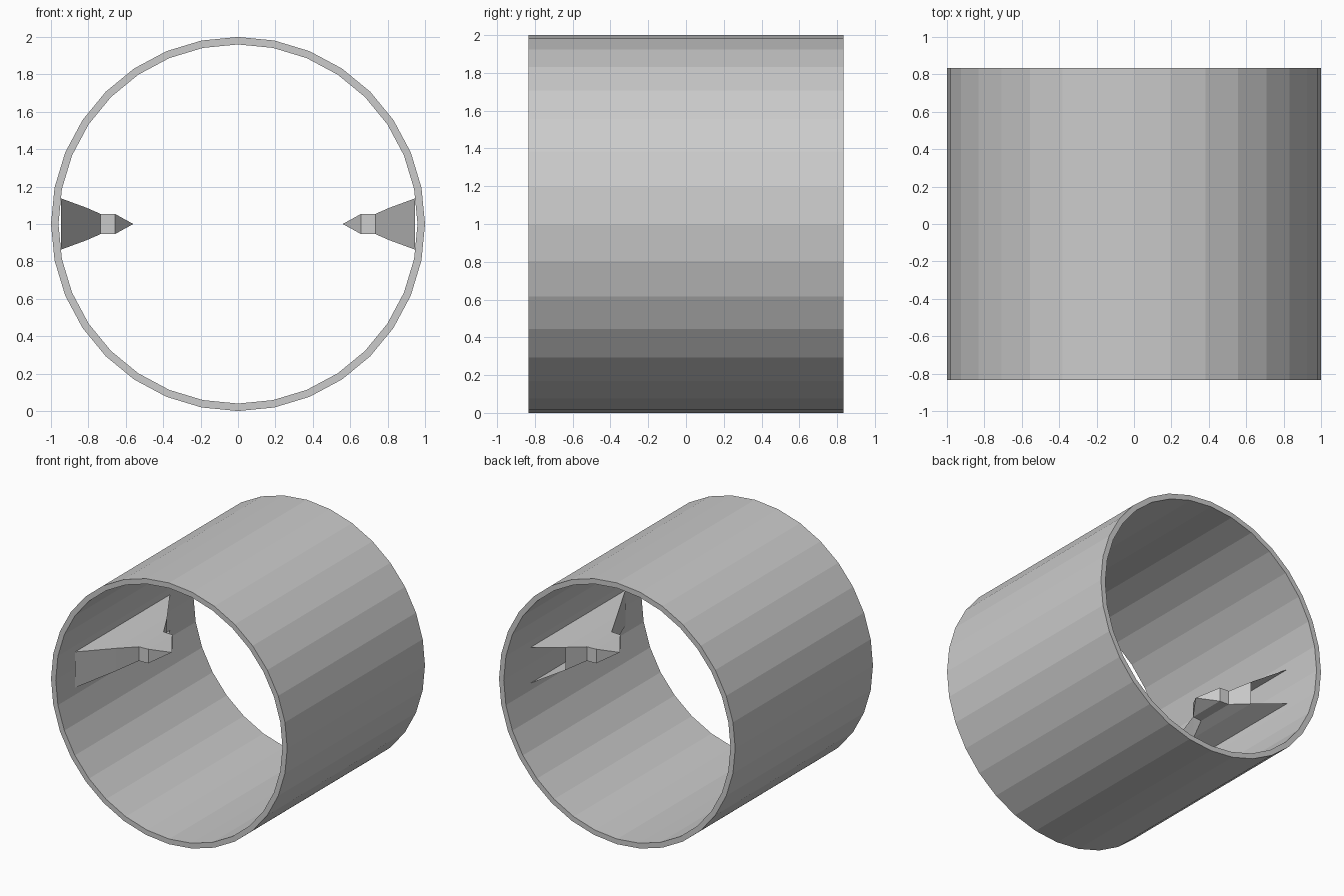
import bpy, bmesh, math

if "Cube" in bpy.data.objects:
    bpy.data.objects.remove(bpy.data.objects["Cube"])


def make_object(name, bm):
    bmesh.ops.recalc_face_normals(bm, faces=bm.faces)
    mesh = bpy.data.meshes.new(name)
    bm.to_mesh(mesh)
    bm.free()
    obj = bpy.data.objects.new(name, mesh)
    obj.location.z = 1.0
    bpy.context.collection.objects.link(obj)
    return obj


def bridge(bm, a, b, skip=()):
    n = len(a)
    for i in range(n):
        if i not in skip:
            j = (i + 1) % n
            bm.faces.new((a[i], a[j], b[j], b[i]))


# Outer tube: 32 flat sides, rectangular wall section swept around y
SIDES, HALF, R_OUT, R_IN = 32, 0.833, 1.0, 0.96
bm = bmesh.new()
loops = []
for r, y in ((R_OUT, -HALF), (R_OUT, HALF), (R_IN, HALF), (R_IN, -HALF)):
    angles = [2 * math.pi * i / SIDES for i in range(SIDES)]
    loops.append([bm.verts.new((r * math.cos(a), y, r * math.sin(a))) for a in angles])
for k in range(4):
    bridge(bm, loops[k], loops[(k + 1) % 4])
make_object("tube_shell", bm)

# Inner bracket: tapered sections (x, front y, back y, half height)
sections = [
    (-0.947, -0.62, 0.53, 0.137),
    (-0.81, -0.32, 0.30, 0.087),
    (-0.735, -0.15, 0.15, 0.054),
    (-0.658, -0.145, 0.145, 0.054),
]
bm = bmesh.new()
rings = [[bm.verts.new((x, y, z)) for y, z in ((y0, -h), (y1, -h), (y1, h), (y0, h))]
         for x, y0, y1, h in sections]
# The back side next to the wall is left open
bridge(bm, rings[0], rings[1], skip=(1,))
bridge(bm, rings[1], rings[2])
bridge(bm, rings[2], rings[3])
# Pyramid tip
tip = bm.verts.new((-0.56, 0, 0))
for i in range(4):
    bm.faces.new((rings[3][i], rings[3][(i + 1) % 4], tip))
bracket = make_object("inner_brackets", bm)
mirror = bracket.modifiers.new("mirror", 'MIRROR')
mirror.use_axis[0] = True
mirror.use_mirror_merge = False
